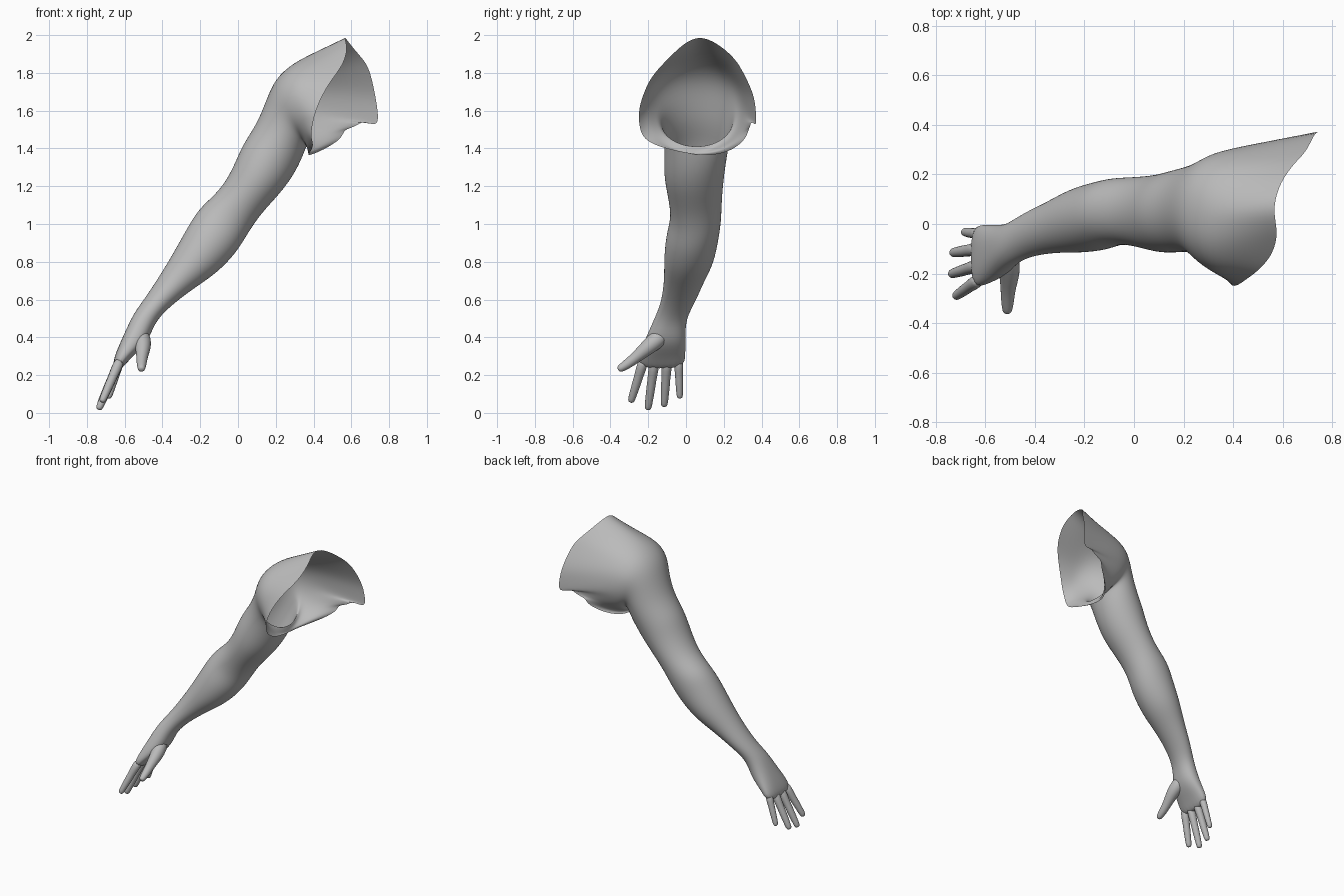
import bpy, bmesh, math
from mathutils import Vector

if "Cube" in bpy.data.objects:
    bpy.data.objects.remove(bpy.data.objects["Cube"])

N = 24
skin = bpy.data.materials.new("grey skin")
skin.diffuse_color = (0.5, 0.5, 0.5, 1)
skin.use_nodes = True
skin.node_tree.nodes["Principled BSDF"].inputs["Base Color"].default_value = skin.diffuse_color


def finish(bm, name, levels):
    me = bpy.data.meshes.new(name)
    bm.to_mesh(me)
    bm.free()
    me.materials.append(skin)
    for p in me.polygons:
        p.use_smooth = True
    ob = bpy.data.objects.new(name, me)
    bpy.context.collection.objects.link(ob)
    mod = ob.modifiers.new("smooth", 'SUBSURF')
    mod.levels = mod.render_levels = levels
    return ob


def bridge(bm, rings):
    """Quads between successive closed rings of points."""
    vr = [[bm.verts.new(p) for p in r] for r in rings]
    for a, b in zip(vr, vr[1:]):
        n = len(a)
        for i in range(n):
            j = (i + 1) % n
            bm.faces.new((a[i], b[i], b[j], a[j]))
    return vr


def section(lx, lz, rx, rz, y0, y1, e):
    """Oval ring from its upper-left and lower-right edge points and its y range."""
    c = Vector(((lx + rx) / 2, (y0 + y1) / 2, (lz + rz) / 2))
    u = Vector((lx - rx, 0, lz - rz)) / 2
    v = Vector((0, (y0 - y1) / 2, 0))
    pw = lambda s: math.copysign(abs(s) ** e, s)
    out = []
    for i in range(N):
        t = 2 * math.pi * i / N
        out.append(c + u * pw(math.cos(t)) + v * pw(math.sin(t)))
    return out


# Open edge of the shoulder: top, down the front, under the armpit, up the back
edge = [(.56, .07, 2.0), (.575, -.01, 1.955), (.577, -.06, 1.91), (.555, -.13, 1.84),
        (.50, -.19, 1.77), (.45, -.225, 1.69), (.415, -.25, 1.61), (.395, -.25, 1.54),
        (.385, -.235, 1.46), (.40, -.17, 1.42), (.39, -.09, 1.395), (.375, .02, 1.37),
        (.37, .14, 1.36), (.45, .25, 1.39), (.556, .32, 1.455), (.556, .33, 1.50),
        (.625, .34, 1.515), (.66, .345, 1.55), (.745, .375, 1.51), (.74, .37, 1.60),
        (.725, .36, 1.69), (.695, .29, 1.83), (.65, .25, 1.885), (.59, .17, 1.955)]
edge = [Vector(p) for p in edge]

# Shoulder to knuckles: left x,z, right x,z, y min, y max, roundness
sections = [
    (.29, 1.855, .372, 1.375, -.205, .295, .92),
    (.195, 1.77, .368, 1.40, -.165, .262, .95),
    (.15, 1.66, .365, 1.42, -.125, .245, 1),
    (.10, 1.53, .345, 1.36, -.112, .232, 1),
    (.022, 1.42, .30, 1.265, -.117, .215, 1),
    (-.018, 1.315, .228, 1.165, -.117, .20, 1),
    (-.088, 1.185, .122, 1.055, -.09, .19, 1),
    (-.195, 1.095, .052, .95, -.08, .188, .95),
    (-.25, 1.015, -.005, .85, -.108, .175, 1),
    (-.335, .86, -.11, .74, -.118, .15, 1),
    (-.40, .75, -.225, .665, -.115, .10, 1),
    (-.49, .61, -.36, .565, -.13, .05, 1),
    (-.552, .53, -.445, .475, -.165, .0, .95),
    (-.60, .425, -.475, .37, -.212, -.003, .85),
    (-.645, .325, -.57, .29, -.25, -.002, .8),
    (-.668, .25, -.622, .222, -.255, -.008, .75),
]
rings = [section(*s) for s in sections]
mid = [a.lerp(b, .5) for a, b in zip(rings[0], edge)]

# Arm with palm, left open at the shoulder
bm = bmesh.new()
vr = bridge(bm, [edge, mid] + rings)
bm.faces.new(list(reversed(vr[-1])))
crease = bm.edges.layers.float.new("crease_edge")
for e in bm.edges:
    if e.is_boundary:
        e[crease] = 1
bmesh.ops.recalc_face_normals(bm, faces=bm.faces[:])
# keep the outside facing outwards
bm.faces.ensure_lookup_table()
f = min(bm.faces, key=lambda q: abs(q.calc_center_median().z - .85) + q.calc_center_median().x)
if f.normal.x > 0.3 and f.normal.z < 0:
    bmesh.ops.reverse_faces(bm, faces=bm.faces[:])
finish(bm, "arm", 2)


def digit(name, chain, n=12):
    """Tapered round tube through (x, y, z, radius) points with a rounded tip."""
    pts = [Vector(c[:3]) for c in chain]
    rad = [c[3] for c in chain]
    d = (pts[-1] - pts[-2]).normalized()
    tip, r = pts[-1], rad[-1]
    for a in (35, 65):
        pts.append(tip + d * r * math.sin(math.radians(a)))
        rad.append(r * math.cos(math.radians(a)))
    out = []
    for i, p in enumerate(pts):
        t = (pts[min(i + 1, len(pts) - 1)] - pts[max(i - 1, 0)]).normalized()
        u = t.cross(Vector((1, 0, 0))).normalized()
        w = t.cross(u)
        out.append([p + (u * math.cos(2 * math.pi * k / n) + w * math.sin(2 * math.pi * k / n)) * rad[i]
                    for k in range(n)])
    bm = bmesh.new()
    vr = bridge(bm, out)
    bm.faces.new(vr[0])
    bm.faces.new(list(reversed(vr[-1])))
    bmesh.ops.recalc_face_normals(bm, faces=bm.faces[:])
    finish(bm, name, 1)


# Four fingers: knuckle y, tip x, y, z
for name, ky, tx, ty, tz in (("index_finger", -.222, -.715, -.288, .072),
                             ("middle_finger", -.165, -.732, -.2, .033),
                             ("ring_finger", -.1, -.727, -.115, .05),
                             ("little_finger", -.04, -.682, -.033, .092)):
    a, b = Vector((-.622, ky, .285)), Vector((tx, ty, tz))
    s = .88 if name == "little_finger" else 1
    digit(name, [(*a.lerp(b, k), r * s) for k, r in
                 ((0, .028), (.25, .028), (.45, .024), (.6, .0245), (.8, .022), (1, .02))])

# Thumb with its fleshy base
digit("thumb", [(-.525, -.11, .43, .045), (-.505, -.155, .385, .049), (-.502, -.205, .345, .043),
                (-.508, -.26, .298, .031), (-.51, -.305, .262, .028), (-.511, -.343, .238, .022)])
